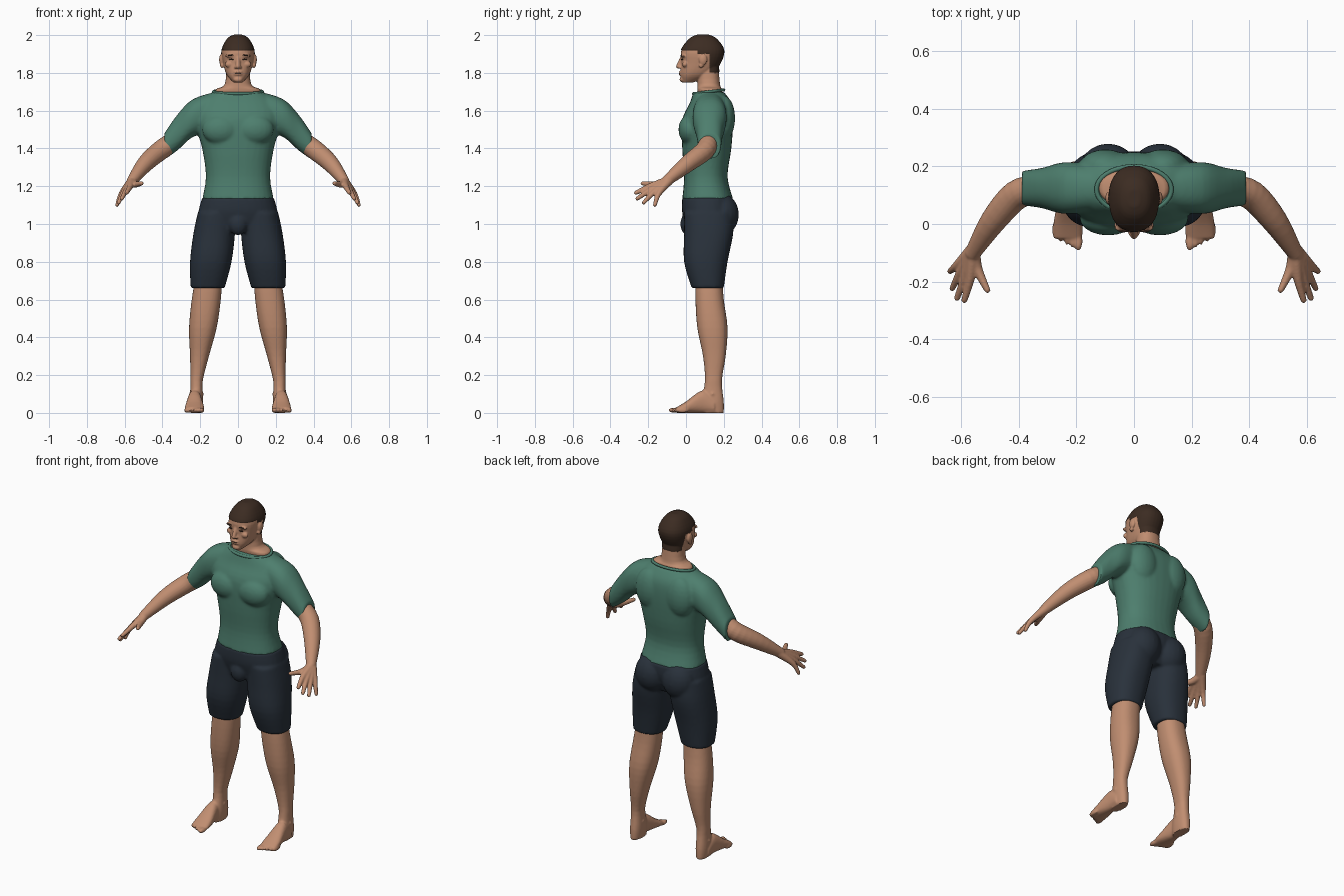
import bpy, bmesh, math
from mathutils import Vector, Matrix

cube = bpy.data.objects.get("Cube")
if cube:
    bpy.data.objects.remove(cube, do_unlink=True)


def material(name, colour):
    m = bpy.data.materials.new(name)
    m.use_nodes = True
    m.diffuse_color = (*colour, 1)
    m.node_tree.nodes["Principled BSDF"].inputs["Base Color"].default_value = (*colour, 1)
    return m


skin = material("skin", (0.53, 0.27, 0.165))
hair = material("dark brown hair", (0.045, 0.025, 0.016))
green = material("green cloth", (0.075, 0.21, 0.155))
navy = material("navy cloth", (0.022, 0.031, 0.044))


def flow(rows, steps=4):
    """Pass a smooth spline through key rows of numbers."""
    keys = [Vector(row) for row in rows]
    keys = [keys[0], *keys, keys[-1]]
    result = []
    for a, b, c, d in zip(keys, keys[1:], keys[2:], keys[3:]):
        for step in range(steps):
            t = step / steps
            curve = (d - a + 3 * (b - c)) * t + 2 * a - 5 * b + 4 * c - d
            result.append(b + ((curve * t + c - a) * t) / 2)
    return result + [keys[-1]]


def bridge(bm, rings):
    """Join rings of points into a closed loft."""
    loops = [[bm.verts.new(point) for point in ring] for ring in rings]
    for low, high in zip(loops, loops[1:]):
        for i in range(len(low)):
            bm.faces.new((low[i - 1], low[i], high[i], high[i - 1]))
    bm.faces.new(loops[0][::-1])
    bm.faces.new(loops[-1])


def circle(sides=32):
    angles = [math.tau * i / sides for i in range(sides)]
    return [(math.cos(angle), math.sin(angle)) for angle in angles]


def rounded(value, power=2.3):
    return math.copysign(abs(value) ** (2 / power), value)


def stack(bm, rows, centre=lambda t: 0, axis="z"):
    """Loft rounded sections; each row is position, half width, low side, high side."""
    rings = []
    for t, half, low, high in flow(rows):
        ring = []
        for c, s in circle():
            across = centre(t) + half * rounded(c)
            along = (low + high) / 2 + (high - low) / 2 * rounded(s)
            place = {"x": (t, across, along), "y": (across, t, along), "z": (across, along, t)}
            ring.append(place[axis])
        rings.append(ring)
    bridge(bm, rings)


def blob(bm, centre, radii):
    place = Matrix.Translation(centre) @ Matrix.Diagonal((*radii, 1))
    bmesh.ops.create_uvsphere(bm, u_segments=20, v_segments=12, radius=1, matrix=place)


def tube(bm, rows):
    """Round-ended tube; each row is a point followed by its radius."""
    points = flow(rows)
    rings = []
    for i, point in enumerate(points):
        ahead = points[min(i + 1, len(points) - 1)].xyz - points[max(i - 1, 0)].xyz
        turn = ahead.to_track_quat('Z', 'Y')
        rings.append([point.xyz + turn @ Vector((c, s, 0)) * point.w for c, s in circle(20)])
    bridge(bm, rings)
    blob(bm, points[-1].xyz, [points[-1].w] * 3)


def finish(name, bm, mat, voxel=0, passes=3):
    """Mirror the parts, fuse them into one soft surface and store the mesh."""
    bmesh.ops.recalc_face_normals(bm, faces=bm.faces)
    mesh = bpy.data.meshes.new(name)
    bm.to_mesh(mesh)
    bm.free()
    ob = bpy.data.objects.new(name, mesh)
    bpy.context.scene.collection.objects.link(ob)
    ob.modifiers.new("mirror", 'MIRROR').use_mirror_merge = False
    if voxel:
        fuse = ob.modifiers.new("fuse", 'REMESH')
        fuse.mode = 'VOXEL'
        fuse.voxel_size = voxel
        ob.modifiers.new("soften", 'SMOOTH').iterations = passes
    bpy.context.view_layer.update()
    graph = bpy.context.evaluated_depsgraph_get()
    baked = bpy.data.meshes.new_from_object(ob.evaluated_get(graph))
    ob.modifiers.clear()
    ob.data = baked
    baked.name = name
    baked.materials.clear()
    baked.materials.append(mat)
    for face in baked.polygons:
        face.use_smooth = True
        face.material_index = 0
    baked.set_sharp_from_angle(angle=math.radians(50))
    return ob


def leg_line(z):
    """Sideways position of the leg, splayed towards the foot."""
    return min(0.22, 0.24 - 0.12 * z)


# Shirt: torso, sleeve, chest and shoulder blade
bm = bmesh.new()
stack(bm, [(1.13, .19, -.02, .25), (1.25, .17, -.01, .22), (1.4, .19, -.02, .24),
           (1.55, .23, -.02, .25), (1.64, .21, .02, .24), (1.7, .13, .04, .2)])
stack(bm, [(.12, .08, 1.5, 1.7), (.24, .09, 1.46, 1.66), (.32, .07, 1.39, 1.58),
           (.39, .06, 1.34, 1.48)], lambda x: 0.125, "x")
blob(bm, (.09, .02, 1.5), (.1, .06, .08))
blob(bm, (.1, .2, 1.56), (.09, .06, .12))
finish("shirt", bm, green, .009)

# Collar rim
bm = bmesh.new()
tube(bm, [(.13 * c, .12 + .08 * s, 1.7 + .01 * s, .008) for c, s in circle() + circle()[:1]])
finish("shirt_collar", bm, green)

# Shorts: pelvis, leg, seat and front
bm = bmesh.new()
stack(bm, [(1.14, .19, -.02, .25), (1.06, .21, -.02, .25), (.96, .21, .01, .21)])
stack(bm, [(1.06, .1, -.01, .25), (.95, .11, -.01, .25), (.8, .11, -.01, .22),
           (.66, .09, .03, .2)], leg_line)
blob(bm, (.09, .19, 1.05), (.1, .09, .11))
blob(bm, (0, .01, 1), (.05, .04, .06))
finish("shorts", bm, navy, .009)

# Leg, foot, ankle and a fan of toes
bm = bmesh.new()
stack(bm, [(.74, .07, .05, .19), (.6, .077, .05, .2), (.45, .073, .06, .22), (.3, .05, .09, .21),
           (.17, .033, .1, .19), (.06, .035, .08, .2), (0, .03, .08, .2)], leg_line)
stack(bm, [(.15, .03, 0, .07), (.09, .035, 0, .12), (0, .05, 0, .06), (-.05, .05, 0, .03)],
      lambda y: 0.23, "y")
blob(bm, (.22, .14, .1), (.04, .02, .02))
for toe in range(5):
    width = .01 if toe else .015
    blob(bm, (.194 + .02 * toe, .01 * toe - .06, .014), (width, .034, .014))
finish("legs", bm, skin, .006)

# Arm, hand, thumb and a fan of fingers
bm = bmesh.new()
tube(bm, [(.34, .12, 1.44, .05), (.41, .1, 1.39, .052), (.49, .01, 1.32, .045), (.56, -.1, 1.23, .028)])
wrist = (.56, -.09, 1.23, .025)
tube(bm, [wrist, (.545, -.155, 1.21, .018), (.51, -.23, 1.215, .011)])
first_knuckle, last_knuckle = Vector((.57, -.19, 1.2, .016)), Vector((.617, -.145, 1.16, .015))
first_tip, last_tip = Vector((.59, -.265, 1.165, .011)), Vector((.64, -.165, 1.1, .01))
for finger in range(4):
    share = finger / 3
    reach = Vector((.01, -.03, -.01, 0)) * math.sin(math.pi * share)
    tube(bm, [wrist, first_knuckle.lerp(last_knuckle, share) + reach / 4,
              first_tip.lerp(last_tip, share) + reach])
finish("arms", bm, skin, .005)

# Head and neck
bm = bmesh.new()
stack(bm, [(1.75, .025, -.02, .04), (1.79, .06, -.03, .13), (1.85, .078, -.025, .18),
           (1.92, .085, -.025, .2), (1.98, .055, .02, .16), (2, .02, .06, .12)])
stack(bm, [(1.64, .12, .07, .19), (1.71, .12, .06, .19), (1.74, .07, .06, .18), (1.86, .06, .06, .17)])

# Nose, nostril, brow, cheek, lips, chin, ear and earlobe
tube(bm, [(0, -.02, 1.885, .009), (0, -.04, 1.835, .013)])
blob(bm, (.011, -.03, 1.83), (.009, .012, .008))
blob(bm, (.034, -.013, 1.89), (.034, .015, .009))
blob(bm, (.046, -.005, 1.845), (.024, .015, .017))
for height in (1.793, 1.805):
    blob(bm, (0, -.026, height), (.023, .012, .006))
blob(bm, (0, -.02, 1.765), (.024, .014, .015))
blob(bm, (.088, .09, 1.87), (.012, .022, .03))
blob(bm, (.085, .08, 1.84), (.01, .013, .014))
head = finish("head", bm, skin, .0045, 2)


def is_hair(point):
    """Cap above the forehead, lower behind the temples and down to the nape."""
    on_ear = abs(point.x) > .084 and point.z < 1.9
    hairline = 1.8 if point.y > .125 else 1.9 if point.y > .06 else 1.918
    return point.z > hairline and not on_ear


# Short hair: coloured and thickened above the hairline
head.data.materials.append(hair)
bm = bmesh.new()
bm.from_mesh(head.data)
for face in bm.faces:
    face.material_index = int(is_hair(face.calc_center_median()))
bm.normal_update()
for vert in bm.verts:
    if all(face.material_index for face in vert.link_faces):
        vert.co += vert.normal * .003
bm.to_mesh(head.data)
bm.free()

# Eyebrows, eyes and mouth line
for name, centre, radii in (("eyebrows", (.037, -.022, 1.893), (.02, .007, .004)),
                            ("eyes", (.034, -.02, 1.871), (.013, .006, .004)),
                            ("mouth_line", (0, -.033, 1.799), (.018, .005, .002))):
    bm = bmesh.new()
    blob(bm, centre, radii)
    finish(name, bm, hair)
